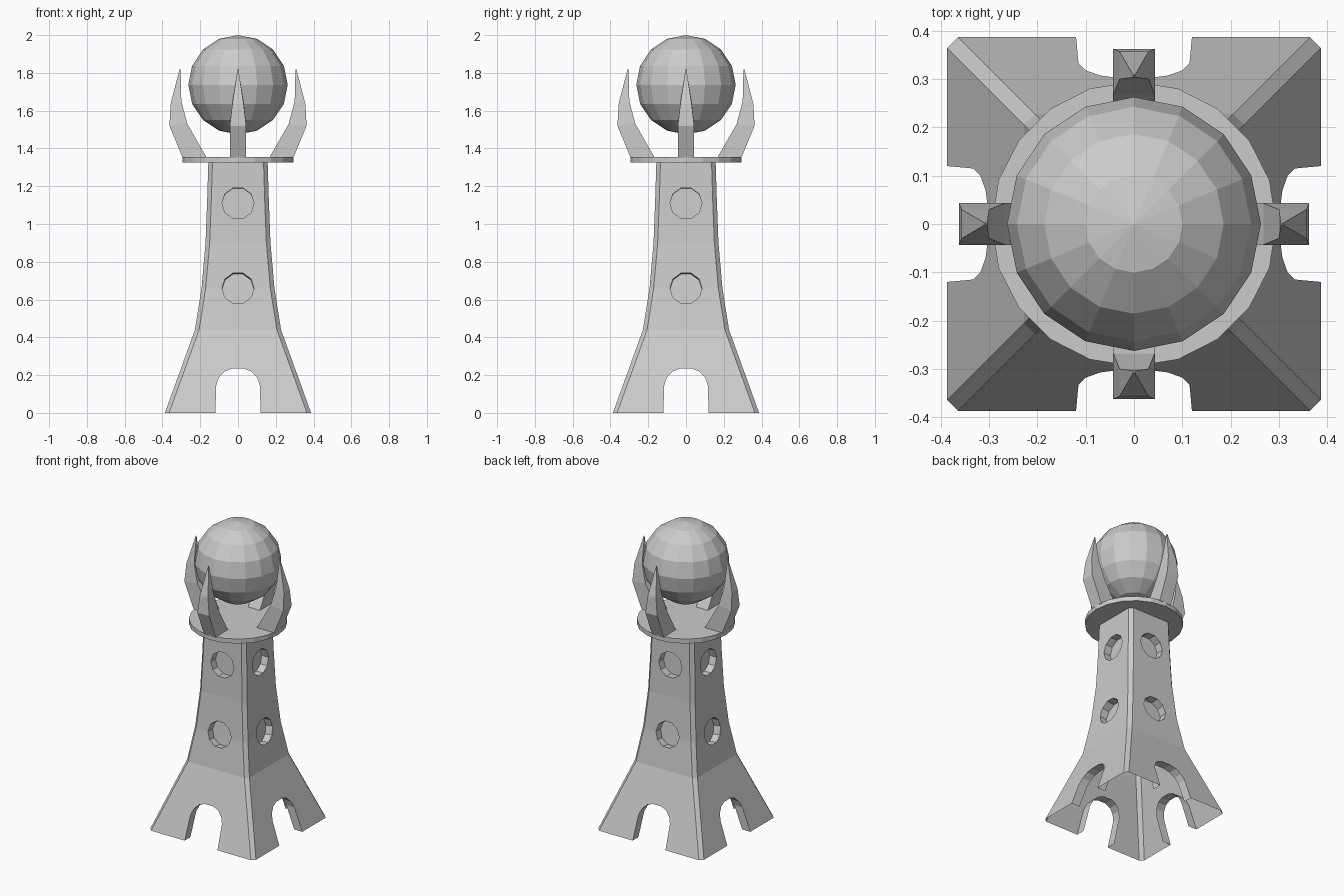
import bpy
import bmesh
from math import pi, atan
from mathutils import Matrix, Vector

cube = bpy.data.objects.get("Cube")
if cube:
    bpy.data.objects.remove(cube)

stone = bpy.data.materials.new("grey stone")
stone.use_nodes = True
GREY = (0.6, 0.6, 0.6, 1)
stone.diffuse_color = GREY
stone.node_tree.nodes["Principled BSDF"].inputs["Base Color"].default_value = GREY


def make_object(name, bm):
    bmesh.ops.recalc_face_normals(bm, faces=bm.faces)
    mesh = bpy.data.meshes.new(name)
    bm.to_mesh(mesh)
    bm.free()
    mesh.materials.append(stone)
    obj = bpy.data.objects.new(name, mesh)
    bpy.context.collection.objects.link(obj)
    return obj


def loft(bm, rings, turn=Matrix()):
    """Skin equal-length rings of points and cap both ends."""
    loops = [[bm.verts.new(turn @ Vector(p)) for p in ring] for ring in rings]
    n = len(loops[0])
    for a, b in zip(loops, loops[1:]):
        for i in range(n):
            j = (i + 1) % n
            bm.faces.new((a[i], a[j], b[j], b[i]))
    bm.faces.new(loops[0])
    bm.faces.new(loops[-1])


# Tower body: flared square section with chamfered corners
BASE, SLOPE, CHAMFER = 0.387, 0.361, 0.022
levels = [(0, BASE), (0.44, 0.228), (0.66, 0.193), (0.9, 0.172), (1.13, 0.163), (1.33, 0.157)]


def section(z, w):
    c = w - CHAMFER
    return [(w, -c, z), (w, c, z), (c, w, z), (-c, w, z),
            (-w, c, z), (-w, -c, z), (-c, -w, z), (c, -w, z)]


bm = bmesh.new()
loft(bm, [section(z, w) for z, w in levels])
tower = make_object("tower_body", bm)

# Cutter: one arch and two round windows on each side
ARCH_DEPTH, WINDOW_DEPTH = 0.06, 0.05
half_arch = [(0.12, -0.05), (0.12, 0), (0.115, 0.15), (0.1, 0.19), (0.07, 0.22), (0.03, 0.234)]
arch = half_arch + [(-x, z) for x, z in reversed(half_arch)]
bm = bmesh.new()
for k in range(4):
    turn = Matrix.Rotation(k * pi / 2, 4, "Z")
    loft(bm, [[(x, -(BASE - SLOPE * z) + d, z) for x, z in arch]
              for d in (-0.1, ARCH_DEPTH)], turn)
    for z, wall, lean in ((0.66, 0.194, 0.125), (1.11, 0.164, 0.035)):
        place = (turn @ Matrix.Translation((0, -wall, z))
                 @ Matrix.Rotation(pi / 2 - atan(lean), 4, "X")
                 @ Matrix.Translation((0, 0, 0.05 - WINDOW_DEPTH / 2)))
        bmesh.ops.create_cone(bm, cap_ends=True, segments=10, radius1=0.085, radius2=0.085,
                              depth=0.1 + WINDOW_DEPTH,
                              matrix=place @ Matrix.Rotation(pi / 2, 4, "Z"))
cutter = make_object("opening_cutter", bm)
cutter.hide_render = True

cut = tower.modifiers.new("openings", "BOOLEAN")
cut.operation = "DIFFERENCE"
cut.solver = "EXACT"
cut.object = cutter
bpy.context.view_layer.update()
result = bpy.data.meshes.new_from_object(tower.evaluated_get(bpy.context.evaluated_depsgraph_get()))
tower.modifiers.clear()
tower.data = result
bpy.data.objects.remove(cutter)


# Open the underside and the inner ends of the arches
def is_open(face):
    points = [v.co for v in face.verts]
    if all(p.z < 0.001 for p in points):
        return True
    return all(p.z < 0.3 and max(abs(p.x), abs(p.y)) < BASE - SLOPE * p.z - 0.05 for p in points)


bm = bmesh.new()
bm.from_mesh(result)
bmesh.ops.delete(bm, geom=[f for f in bm.faces if is_open(f)], context="FACES")
bm.to_mesh(result)
bm.free()
result.materials.clear()
result.materials.append(stone)

# Round platform
bm = bmesh.new()
bmesh.ops.create_cone(bm, cap_ends=True, segments=20, radius1=0.295, radius2=0.295, depth=0.03,
                      matrix=Matrix.Translation((0, 0, 1.34)) @ Matrix.Rotation(pi / 2, 4, "Z"))
make_object("platform", bm)

# Four claws: (inner radius, inner z, outer radius, outer z, half width)
claw = [(0.165, 1.35, 0.293, 1.35, 0.043), (0.268, 1.53, 0.363, 1.52, 0.043),
        (0.3, 1.65, 0.357, 1.635, 0.03), (0.304, 1.815, 0.309, 1.82, 0.002)]
for k, side in enumerate(("left", "back", "right", "front")):
    bm = bmesh.new()
    loft(bm, [[(ri, -w, zi), (ro, -w, zo), (ro, w, zo), (ri, w, zi)]
              for ri, zi, ro, zo, w in claw], Matrix.Rotation(k * pi / 2, 4, "Z"))
    make_object(side + "_claw", bm)

# Faceted orb
bm = bmesh.new()
bmesh.ops.create_uvsphere(bm, u_segments=16, v_segments=8, radius=0.263,
                          matrix=Matrix.Translation((0, 0, 1.737)))
make_object("orb", bm)
